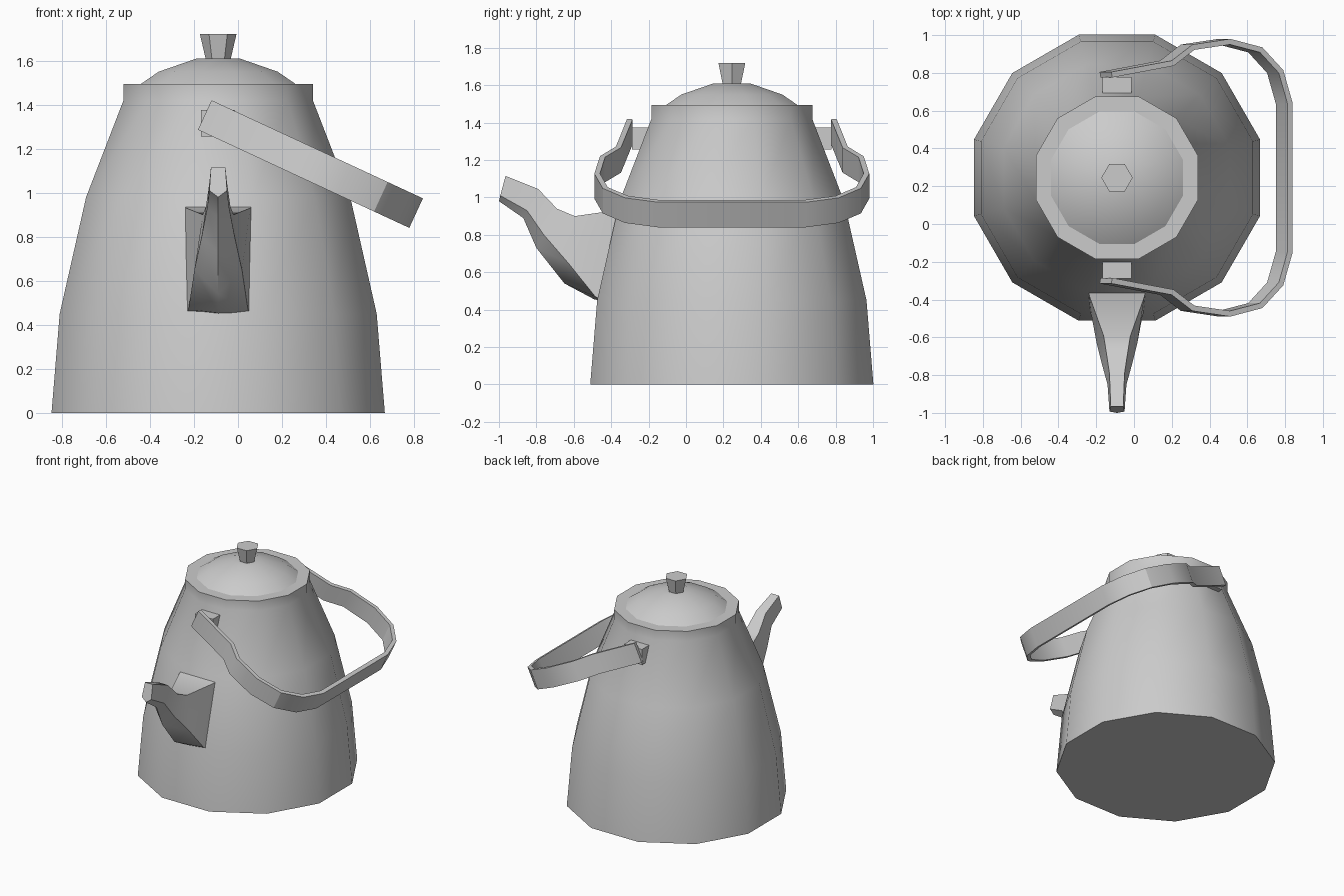
import bpy, bmesh, math
from mathutils import Vector

if "Cube" in bpy.data.objects:
    bpy.data.objects.remove(bpy.data.objects["Cube"])

CX, CY = -0.09, 0.245   # axis of the pot


def finish(name, bm, angle=36):
    bmesh.ops.recalc_face_normals(bm, faces=bm.faces[:])
    me = bpy.data.meshes.new(name)
    bm.to_mesh(me)
    bm.free()
    ob = bpy.data.objects.new(name, me)
    bpy.context.collection.objects.link(ob)
    bpy.ops.object.select_all(action='DESELECT')
    ob.select_set(True)
    bpy.context.view_layer.objects.active = ob
    bpy.ops.object.shade_smooth_by_angle(angle=math.radians(angle))
    return ob


def loft(name, rings, angle=36):
    """Skin closed rings of points and cap both ends."""
    bm = bmesh.new()
    loops = [[bm.verts.new(p) for p in r] for r in rings]
    for a, b in zip(loops, loops[1:]):
        n = len(a)
        for i in range(n):
            j = (i + 1) % n
            bm.faces.new((a[i], a[j], b[j], b[i]))
    bm.faces.new(loops[0])
    bm.faces.new(loops[-1])
    return finish(name, bm, angle)


def turned(name, profile, sides, start=0.0):
    """Rings of (radius, z) around the pot axis."""
    rings = []
    for r, z in profile:
        angles = [start + math.tau * i / sides for i in range(sides)]
        rings.append([(CX + r * math.cos(a), CY + r * math.sin(a), z) for a in angles])
    return loft(name, rings)


# Body and lid: 12 sides, profile given as distance to the flat sides
k = 1 / math.cos(math.pi / 12)
body = [(0.757, 0), (0.72, 0.45), (0.60, 0.98), (0.43, 1.42), (0.43, 1.495), (0.35, 1.495)]
lid = [(0.35, 1.495), (0.27, 1.55), (0.097, 1.61)]
turned("body", [(r * k, z) for r, z in body], 12, math.pi / 12)
turned("lid", [(r * k, z) for r, z in lid], 12, math.pi / 12)

# Knob: six-sided, flaring upward
turned("knob", [(0.055, 1.60), (0.083, 1.72)], 6)

# Spout: per section (y, z, half width) of top edge, side edge, then bottom (y, z)
sections = [
    (-0.34, 0.94, 0.155, -0.455, 0.455, 0.145, -0.46, 0.45),
    (-0.385, 0.93, 0.145, -0.485, 0.47, 0.135, -0.49, 0.455),
    (-0.595, 0.90, 0.07, -0.63, 0.65, 0.108, -0.65, 0.54),
    (-0.69, 0.94, 0.055, -0.76, 0.80, 0.075, -0.80, 0.73),
    (-0.79, 1.045, 0.04, -0.85, 0.93, 0.05, -0.87, 0.89),
    (-0.965, 1.115, 0.033, -0.993, 1.01, 0.04, -1.0, 0.98),
]
rings = []
for yt, zt, wt, ys, zs, ws, yb, zb in sections:
    rings.append([(CX - wt, yt, zt), (CX + wt, yt, zt), (CX + ws, ys, zs),
                  (CX, yb, zb), (CX - ws, ys, zs)])
loft("spout", rings, 50)

# Lugs holding the handle, mirrored front and back
for name, s in (("front_lug", -1), ("back_lug", 1)):
    bm = bmesh.new()
    bmesh.ops.create_cube(bm, size=1)
    for v in bm.verts:
        v.co = (-0.09 + v.co.x * 0.155, CY + s * (0.462 + v.co.y * 0.144),
                1.315 + v.co.z * 0.12)
    finish(name, bm)

# Handle: flat band swept along a path in a tilted plane
half = [(-0.12, 0.56), (0.2, 0.62), (0.31, 0.705), (0.51, 0.735),
        (0.68, 0.69), (0.79, 0.57), (0.84, 0.395)]
path = [(x, -h) for x, h in half] + [(x, h) for x, h in reversed(half)]
tilt = Vector((0.907, 0, -0.421))
down = Vector((-0.062, 0, -0.134))
pts = [Vector(((x + 0.12) / 0.907, y)) for x, y in path]
rings = []
for i, p in enumerate(pts):
    d0 = (p - pts[max(i - 1, 0)]).normalized()
    d1 = (pts[min(i + 1, len(pts) - 1)] - p).normalized()
    t = (d0 + d1).normalized()
    q = p + Vector((-t.y, t.x)) * 0.03
    outer, inner = (Vector((-0.12, CY, 1.42)) + tilt * c.x + Vector((0, c.y, 0))
                    for c in (p, q))
    rings.append([outer, inner, inner + down, outer + down])
loft("handle", rings, 30)
